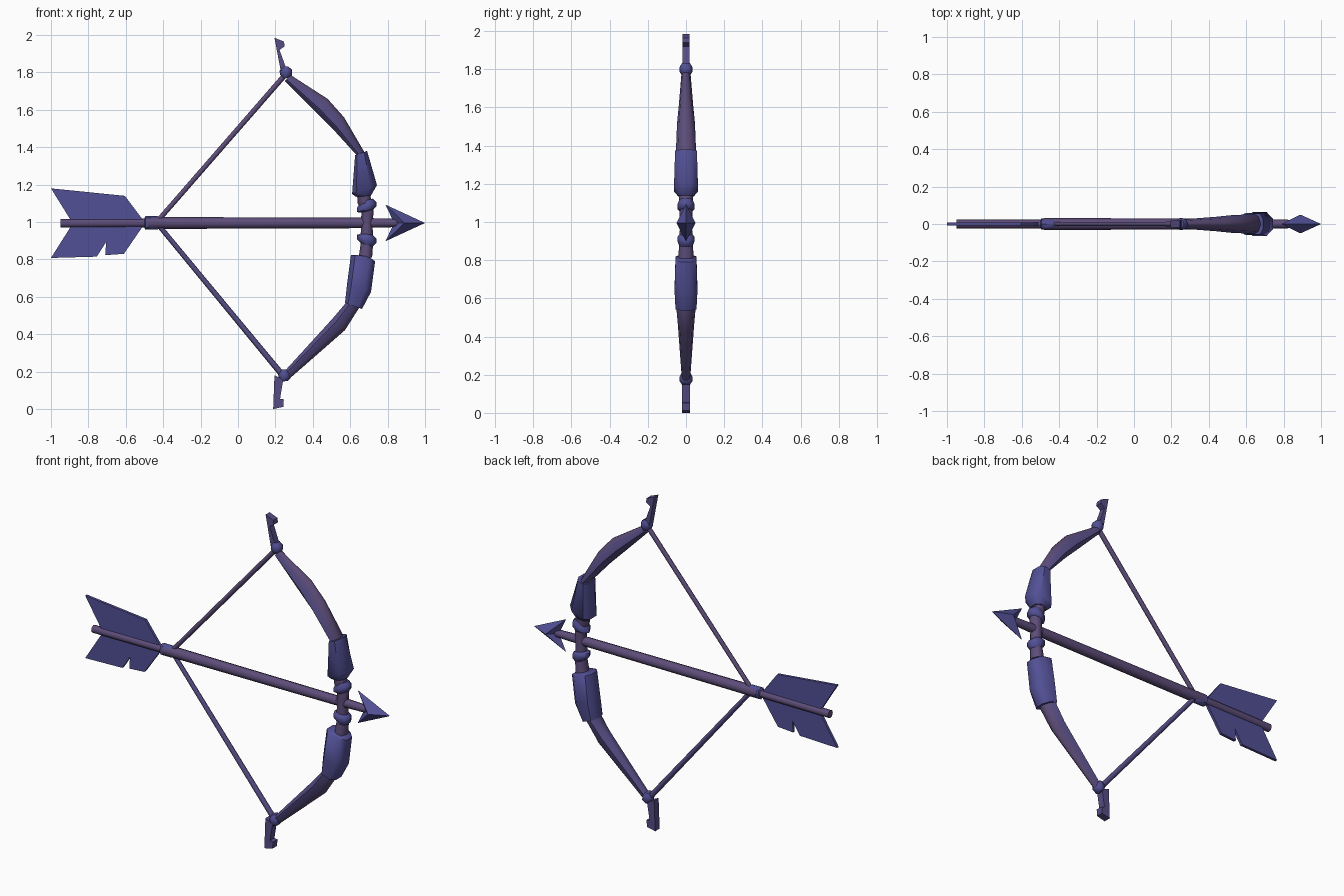
import bpy, bmesh, math
from mathutils import Vector

if "Cube" in bpy.data.objects:
    bpy.data.objects.remove(bpy.data.objects["Cube"])


def material(name, rgb):
    m = bpy.data.materials.new(name)
    m.diffuse_color = (*rgb, 1)
    m.use_nodes = True
    m.node_tree.nodes["Principled BSDF"].inputs["Base Color"].default_value = m.diffuse_color
    return m


BLUE = material("indigo", (0.085, 0.08, 0.30))
PURPLE = material("dusky purple", (0.11, 0.074, 0.19))
VIOLET = material("violet", (0.093, 0.075, 0.235))


def finish(name, bm, mat, smooth=30):
    bmesh.ops.recalc_face_normals(bm, faces=bm.faces)
    me = bpy.data.meshes.new(name)
    bm.to_mesh(me)
    bm.free()
    ob = bpy.data.objects.new(name, me)
    bpy.context.collection.objects.link(ob)
    me.materials.append(mat)
    bpy.ops.object.select_all(action='DESELECT')
    bpy.context.view_layer.objects.active = ob
    ob.select_set(True)
    bpy.ops.object.shade_smooth_by_angle(angle=math.radians(smooth))
    return ob


def polygon(n):
    return [(math.cos(2 * math.pi * i / n), math.sin(2 * math.pi * i / n)) for i in range(n)]


OCT = polygon(8)
HEX = polygon(6)
BLOCK = [(-1, -.5), (-.65, -1), (.5, -1), (1, -.45), (1, .45), (.5, 1), (-.65, 1), (-1, .5)]
LIMB = [(-1, -.45), (-.45, -1), (.5, -.75), (1, -.2), (1, .2), (.5, .75), (-.45, 1), (-1, .45)]


def loft(name, stations, section, mat, smooth=30):
    """Skin rings; each station is inner x, z, outer x, z and half width in y."""
    bm = bmesh.new()
    rings = []
    for x1, z1, x2, z2, w in stations:
        a, b = Vector((x1, 0, z1)), Vector((x2, 0, z2))
        mid, half = (a + b) / 2, (b - a) / 2
        rings.append([bm.verts.new(mid + half * u + Vector((0, w * v, 0))) for u, v in section])
    n = len(section)
    for r, s in zip(rings, rings[1:]):
        for i in range(n):
            bm.faces.new((r[i], r[(i + 1) % n], s[(i + 1) % n], s[i]))
    bm.faces.new(rings[0])
    bm.faces.new(rings[-1])
    return finish(name, bm, mat, smooth)


def rod(name, p, q, r1, r2, mat, section=HEX):
    """Straight rod in the xz plane."""
    a, b = Vector((p[0], 0, p[1])), Vector((q[0], 0, q[1]))
    d = (b - a).normalized()
    side = Vector((d.z, 0, -d.x))
    st = [(c.x - side.x * r, c.z - side.z * r, c.x + side.x * r, c.z + side.z * r, r)
          for c, r in ((a, r1), (b, r2))]
    return loft(name, st, section, mat, 65)


def plate(name, outline, t, mat):
    """Flat outline in the xz plane, thickened in y."""
    bm = bmesh.new()
    f = bm.faces.new([bm.verts.new((x, -t, z)) for x, z in outline])
    ext = bmesh.ops.extrude_face_region(bm, geom=[f])
    vs = [v for v in ext["geom"] if isinstance(v, bmesh.types.BMVert)]
    bmesh.ops.translate(bm, verts=vs, vec=(0, 2 * t, 0))
    return finish(name, bm, mat)


# Bow limbs, purple along the outer back
upper = loft("upper_limb", [(.25, 1.755, .283, 1.785, .025), (.414, 1.59, .48, 1.658, .038),
                            (.505, 1.50, .567, 1.56, .047), (.632, 1.36, .675, 1.375, .053),
                            (.635, 1.32, .68, 1.32, .045)], LIMB, VIOLET, 50)
lower = loft("lower_limb", [(.60, .62, .66, .61, .045), (.583, .575, .65, .545, .052),
                            (.505, .483, .572, .422, .043), (.235, .187, .278, .165, .022)],
             LIMB, VIOLET, 50)
for limb in (upper, lower):
    limb.data.materials.append(PURPLE)
    for f in limb.data.polygons:
        f.material_index = int(f.normal.x > .35)

# Flared blocks on each side of the handle
loft("upper_block", [(.626, 1.358, .69, 1.38, .057), (.61, 1.15, .743, 1.198, .063),
                     (.63, 1.135, .71, 1.14, .042)], BLOCK, BLUE, 50)
loft("lower_block", [(.625, .825, .70, .815, .045), (.604, .825, .733, .79, .055),
                     (.583, .668, .711, .626, .06), (.572, .567, .663, .535, .055)], BLOCK, BLUE, 50)

# Handle with two collars
loft("handle", [(.636, 1.15, .706, 1.15, .04), (.64, 1.10, .715, 1.105, .035),
                (.66, 1.06, .725, 1.07, .035), (.657, .98, .72, .98, .032),
                (.655, .88, .722, .88, .035), (.645, .81, .717, .81, .042)], OCT, PURPLE, 50)
for name, z, tilt in (("upper_collar", 1.08, .015), ("lower_collar", .91, -.01)):
    loft(name, [(.665, z + .03, .72, z + .03 + tilt, .035),
                (.636, z + .012 - tilt, .74, z + .012 + tilt, .045),
                (.636, z - .012 - tilt, .74, z - .012 + tilt, .045),
                (.665, z - .03, .72, z - .03 + tilt, .035)], OCT, BLUE, 50)

# Knots where the string meets the limbs
for name, x, z in (("upper_knot", .255, 1.80), ("lower_knot", .247, .18)):
    loft(name, [(x - .018, z + .03, x + .012, z + .033, .022), (x - .033, z + .008, x + .034, z + .014, .033),
                (x - .03, z - .014, x + .034, z - .014, .033), (x - .012, z - .033, x + .018, z - .03, .022)],
         OCT, BLUE, 50)

# Hooked bow tips
plate("upper_tip", [(.195, 1.985), (.245, 1.965), (.25, 1.94), (.222, 1.92), (.262, 1.81), (.23, 1.80)],
      .019, VIOLET)
plate("lower_tip", [(.195, .18), (.188, .0), (.242, .012), (.245, .052), (.225, .055), (.242, .16)],
      .021, VIOLET)

# Drawn string
rod("upper_string", (-.43, 1.005), (.25, 1.785), .013, .014, PURPLE)
rod("lower_string", (-.43, .99), (.235, .185), .013, .016, VIOLET)

# Arrow shaft and binding
Z = .995
rod("arrow_shaft", (-.48, Z), (.66, Z), .032, .028, PURPLE, OCT)
rod("arrow_neck", (.66, Z), (.85, Z), .027, .022, PURPLE, OCT)
rod("arrow_tail", (-.95, Z - .002), (-.48, Z), .023, .023, PURPLE, OCT)
loft("binding", [(-.505, Z - .015, -.505, Z + .015, .015), (-.495, Z - .036, -.495, Z + .036, .03),
                 (-.43, Z - .036, -.43, Z + .036, .03), (-.41, Z - .018, -.41, Z + .018, .018)],
     OCT, BLUE, 40)

# Feather vanes, the lower one notched
plate("upper_vane", [(-1, 1.18), (-.605, 1.14), (-.5, 1.0), (-.885, .995)], .008, BLUE)
plate("lower_vane", [(-.885, .99), (-.5, .99), (-.61, .83), (-.71, .823), (-.705, .893),
                     (-.755, .815), (-1, .808)], .008, BLUE)

# Barbed arrowhead: four-point outline raised to a ridge on both sides
bm = bmesh.new()
outline = [bm.verts.new((x, 0, z)) for x, z in ((1, Z), (.788, 1.093), (.835, Z), (.788, .897))]
for y in (-.05, .05):
    ridge = bm.verts.new((.89, y, Z))
    for i in range(4):
        bm.faces.new((outline[i], outline[(i + 1) % 4], ridge))
finish("arrowhead", bm, BLUE, 10)
